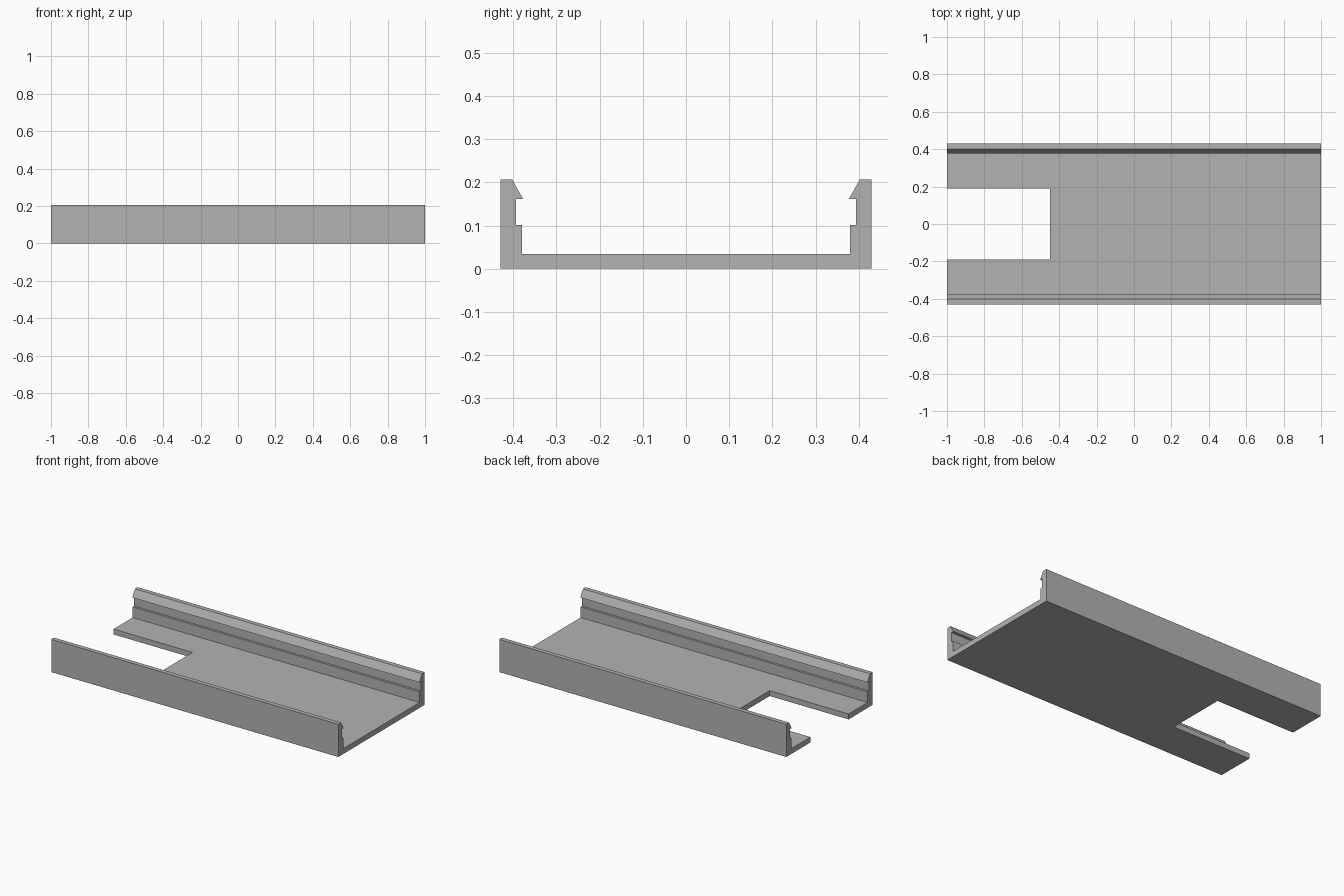
import bpy
import bmesh
from mathutils import Vector

cube = bpy.data.objects.get("Cube")
if cube:
    bpy.data.objects.remove(cube, do_unlink=True)

# Single grey material
grey = bpy.data.materials.new("plain_grey")
grey.use_nodes = True
colour = (0.45, 0.45, 0.45, 1)
grey.diffuse_color = colour
grey.node_tree.nodes["Principled BSDF"].inputs["Base Color"].default_value = colour


def extrude_profile(name, points, x_start, x_end):
    """Closed (y, z) outline swept along x into a solid."""
    bm = bmesh.new()
    face = bm.faces.new([bm.verts.new((x_start, y, z)) for y, z in points])
    swept = bmesh.ops.extrude_face_region(bm, geom=[face], use_keep_orig=True)
    moved = [v for v in swept["geom"] if isinstance(v, bmesh.types.BMVert)]
    bmesh.ops.translate(bm, verts=moved, vec=Vector((x_end - x_start, 0, 0)))
    bmesh.ops.recalc_face_normals(bm, faces=bm.faces)
    mesh = bpy.data.meshes.new(name)
    bm.to_mesh(mesh)
    bm.free()
    mesh.materials.append(grey)
    obj = bpy.data.objects.new(name, mesh)
    bpy.context.collection.objects.link(obj)
    return obj


# Wall section: outer face, top, snap lip, groove, thicker foot, floor corner
half_width, height, floor_top = 0.43, 0.206, 0.034
wall = [(half_width, 0), (half_width, height), (0.402, height), (0.377, 0.161),
        (0.394, 0.161), (0.394, 0.101), (0.38, 0.101), (0.38, floor_top)]
mirrored_wall = [(-y, z) for y, z in reversed(wall)]
channel = extrude_profile("clip_channel", wall + mirrored_wall, -1, 1)

# Rectangular notch through the floor at one end
slot = 0.19
cutter = extrude_profile("notch_cutter",
                         [(-slot, -0.1), (slot, -0.1), (slot, 0.1), (-slot, 0.1)],
                         -1.1, -0.45)
cutter.hide_render = True
cut = channel.modifiers.new("notch", "BOOLEAN")
cut.operation = "DIFFERENCE"
cut.solver = "EXACT"
cut.object = cutter

bpy.context.view_layer.objects.active = channel
channel.select_set(True)
bpy.ops.object.modifier_apply(modifier=cut.name)
bpy.data.objects.remove(cutter, do_unlink=True)
